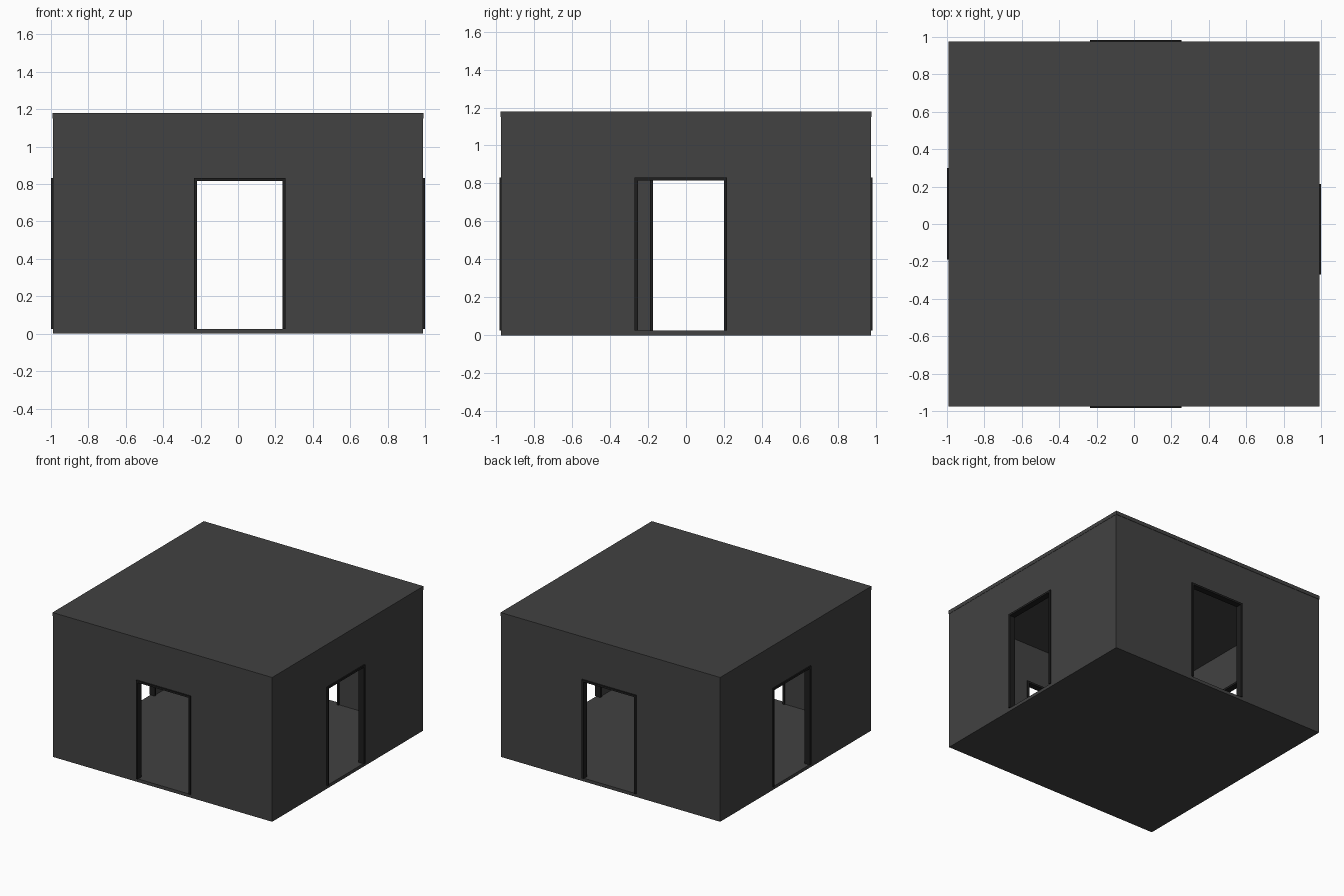
import bpy, bmesh

if "Cube" in bpy.data.objects:
    bpy.data.objects.remove(bpy.data.objects["Cube"])

WX, WY = 0.99, 0.973            # outer half sizes of the walls
THICK, PROUD = 0.03, 0.01       # wall thickness, frame projection
FLOOR, CEIL, TOP = 0.026, 1.15, 1.18
HEAD, TRIM = 0.832, 0.016       # door frame top, frame width


def material(name, v):
    m = bpy.data.materials.new(name)
    m.diffuse_color = (v, v, v, 1)
    m.use_nodes = True
    m.node_tree.nodes["Principled BSDF"].inputs["Base Color"].default_value = m.diffuse_color
    return m


grey = material("dark grey", 0.054)
black = material("near black", 0.013)


def add(name, bm, mat):
    bmesh.ops.recalc_face_normals(bm, faces=bm.faces)
    me = bpy.data.meshes.new(name)
    bm.to_mesh(me)
    bm.free()
    me.materials.append(mat)
    ob = bpy.data.objects.new(name, me)
    bpy.context.collection.objects.link(ob)


def slab(name, hx, hy, z0, z1):
    bm = bmesh.new()
    bmesh.ops.create_cube(bm, size=1)
    for v in bm.verts:
        v.co = (v.co.x * 2 * hx, v.co.y * 2 * hy, z0 if v.co.z < 0 else z1)
    add(name, bm, grey)


def arch(name, axis, d0, d1, a, b, top, c, d, head, mat):
    """Panel a..b with a door opening c..d, from depth d0 to d1 along axis."""
    outline = [(a, FLOOR), (a, top), (b, top), (b, FLOOR),
               (d, FLOOR), (d, head), (c, head), (c, FLOOR)]

    def place(u, depth, z):
        return (u, depth, z) if axis == "y" else (depth, u, z)

    bm = bmesh.new()
    near = [bm.verts.new(place(u, d0, z)) for u, z in outline]
    far = [bm.verts.new(place(u, d1, z)) for u, z in outline]
    # two jambs and a head on each side, then the rim
    for ring in (near, far):
        for q in ((0, 1, 6, 7), (1, 2, 5, 6), (2, 3, 4, 5)):
            bm.faces.new([ring[i] for i in q])
    for i in range(8):
        j = (i + 1) % 8
        bm.faces.new((near[i], near[j], far[j], far[i]))
    add(name, bm, mat)


# floor and roof
slab("floor", WX, WY, 0, FLOOR)
slab("roof", WX + 0.002, WY + 0.003, CEIL, TOP)

# four walls, each with a framed doorway: axis, side, door start, door end
for name, axis, s, c, d in (("front", "y", -1, -0.235, 0.255),
                            ("back", "y", 1, -0.235, 0.255),
                            ("left", "x", -1, -0.19, 0.30),
                            ("right", "x", 1, -0.27, 0.215)):
    half = WY if axis == "y" else WX
    span = WX if axis == "y" else WY - THICK
    h = TRIM / 2
    arch(name + "_wall", axis, s * half, s * (half - THICK), -span, span, CEIL,
         c + h, d - h, HEAD - h, grey)
    arch(name + "_door_frame", axis, s * (half + PROUD),
         s * (half - THICK - PROUD), c, d, HEAD,
         c + TRIM, d - TRIM, HEAD - TRIM, black)
